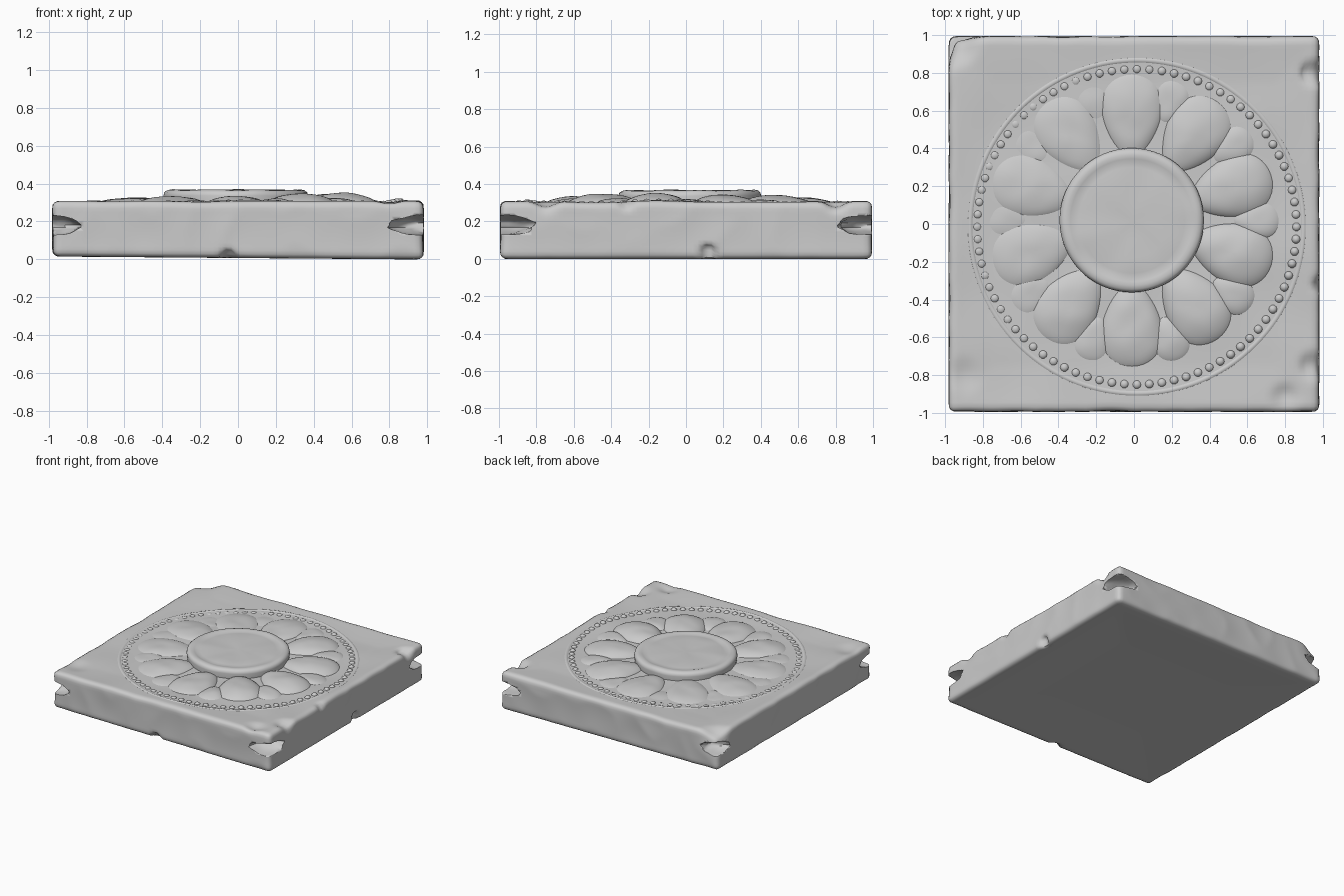
import bpy, bmesh, math, random
from mathutils import Vector, noise

if "Cube" in bpy.data.objects:
    bpy.data.objects.remove(bpy.data.objects["Cube"])

random.seed(4)
CX, CY = -0.012, 0.02          # rosette centre
HX, HY, TOP = 0.982, 0.995, 0.31


def make_object(name, bm, angle=40):
    bmesh.ops.recalc_face_normals(bm, faces=bm.faces)
    me = bpy.data.meshes.new(name)
    bm.to_mesh(me)
    bm.free()
    ob = bpy.data.objects.new(name, me)
    bpy.context.collection.objects.link(ob)
    bpy.ops.object.select_all(action='DESELECT')
    ob.select_set(True)
    bpy.context.view_layer.objects.active = ob
    bpy.ops.object.shade_smooth_by_angle(angle=math.radians(angle))
    return ob


def wobble(p, scale, amount, seed):
    return amount * noise.noise(Vector((p[0] * scale + seed, p[1] * scale, p[2] * scale)))


def ground(x, y):
    """Height of the worn tile face, slightly lifted towards the edges."""
    edge = max(abs(x), abs(y))
    return 0.297 + 0.012 * max(0, edge - 0.75) / 0.25 + wobble((x, y, 0), 3.0, 0.008, 7)


def smooth(t):
    t = max(0.0, min(1.0, t))
    return t * t * (3 - 2 * t)


# Worn dents: x, y, z, radius, push direction
DENTS = [
    (-0.98, 0.99, 0.31, 0.20, (0.03, -0.03, -0.05)),
    (0.95, 0.80, 0.31, 0.09, (-0.04, 0, -0.03)),
    (0.95, -0.75, 0.31, 0.10, (-0.02, 0, -0.03)),
    (0.80, -0.92, 0.31, 0.10, (0, 0.01, -0.025)),
    (-0.05, -0.99, 0.01, 0.06, (0, 0.02, 0.03)),
    (0.98, 0.12, 0.03, 0.06, (-0.04, 0, 0.03)),
    (0.98, -0.32, 0.30, 0.06, (-0.015, 0, -0.02)),
    (-0.90, -0.80, 0.31, 0.12, (0, 0, -0.015)),
]


def slab():
    bm = bmesh.new()
    n, m, r = 80, 14, 0.035
    bmesh.ops.create_cube(bm, size=2)
    vertical = [e for e in bm.edges if abs(e.verts[0].co.z - e.verts[1].co.z) > 1]
    flat = [e for e in bm.edges if e not in vertical]
    bmesh.ops.subdivide_edges(bm, edges=flat, cuts=n, use_grid_fill=True)
    vertical = [e for e in bm.edges if abs(e.verts[0].co.z - e.verts[1].co.z) > 1]
    bmesh.ops.subdivide_edges(bm, edges=vertical, cuts=m, use_grid_fill=True)
    for v in bm.verts:
        # rounded box
        p = Vector((v.co.x * HX, v.co.y * HY, (v.co.z + 1) * TOP / 2))
        q = Vector((max(-HX + r, min(HX - r, p.x)), max(-HY + r, min(HY - r, p.y)),
                    max(r, min(TOP - r, p.z))))
        d = p - q
        if d.length > 1e-6:
            p = q + d.normalized() * r
        # uneven top, slightly hollow base, wavy sides
        if p.z > 0.2:
            p.z += (ground(p.x, p.y) - TOP) * smooth((p.z - 0.2) / 0.1)
        else:
            hollow = 0.02 * (1 - 0.7 * smooth((max(abs(p.x), abs(p.y)) - 0.4) / 0.6))
            p.z += (hollow - 0.008 * p.x) * (1 - smooth(p.z / 0.2))
        w = wobble(p, 4, 0.010, 21)
        if abs(p.x) > HX - 0.05:
            p.x -= math.copysign(abs(w), p.x)
        if abs(p.y) > HY - 0.05:
            p.y -= math.copysign(abs(w), p.y)
        for x, y, z, rad, push in DENTS:
            dist = (p - Vector((x, y, z))).length
            p += Vector(push) * smooth(1 - dist / rad)
        v.co = p
    return make_object("tile_slab", bm, 50)


def cut_corner_notches(tile):
    for sx in (-1, 1):
        for sy in (-1, 1):
            bm = bmesh.new()
            bmesh.ops.create_uvsphere(bm, u_segments=28, v_segments=14, radius=1)
            size = 0.18 if sx > 0 else 0.15
            for v in bm.verts:
                k = 1 + 0.15 * noise.noise(v.co * 2 + Vector((sx, sy, 3)))
                v.co = Vector((sx * 0.98 + v.co.x * size * k, sy * 0.99 + v.co.y * size * k,
                               0.18 + v.co.z * 0.052 * k))
            cutter = make_object("notch_cutter", bm)
            cutter.hide_render = True
            mod = tile.modifiers.new("notch", 'BOOLEAN')
            mod.operation, mod.object, mod.solver = 'DIFFERENCE', cutter, 'EXACT'
            bpy.context.view_layer.objects.active = tile
            bpy.ops.object.modifier_apply(modifier=mod.name)
            bpy.data.objects.remove(cutter)


def dome(bm, place, rings, segs, power):
    """Closed-top dome; place(t, phi, h) maps polar coordinates to a point."""
    centre = bm.verts.new(place(0, 0, 1))
    prev = None
    for i in range(1, rings + 1):
        t = math.sin(math.pi / 2 * i / rings)
        h = (1 - t ** 2.6) ** power
        row = [bm.verts.new(place(t, 2 * math.pi * j / segs, h)) for j in range(segs)]
        for j in range(segs):
            k = (j + 1) % segs
            if prev:
                bm.faces.new((prev[j], row[j], row[k], prev[k]))
            else:
                bm.faces.new((centre, row[j], row[k]))
        prev = row


def petal(name, angle, radius, length, width, height):
    ca, sa = math.cos(angle), math.sin(angle)

    def place(t, phi, h):
        u = radius + length * t * math.cos(phi)
        v = width * t * math.sin(phi) * (1 + 0.28 * t * math.cos(phi))
        x, y = CX + u * ca - v * sa, CY + u * sa + v * ca
        z = ground(x, y) - 0.012 + (height + 0.012) * h
        return (x, y, z + wobble((x, y, 0), 9, 0.005, 3) * h)

    bm = bmesh.new()
    dome(bm, place, 12, 40, 0.7)
    return make_object(name, bm, 60)


def lathe(name, profile, cx, cy, segs, follow=False):
    bm = bmesh.new()
    rows = []
    for r, z in profile:
        row = []
        for j in range(segs):
            a = 2 * math.pi * j / segs
            x, y = cx + r * math.cos(a), cy + r * math.sin(a)
            zz = z + (ground(x, y) if follow else wobble((x, y, 0), 7, 0.005, 11))
            row.append(bm.verts.new((x, y, zz)))
        rows.append(row)
    for a, b in zip(rows, rows[1:]):
        for j in range(segs):
            k = (j + 1) % segs
            bm.faces.new((a[j], a[k], b[k], b[j]))
    if not follow:
        bm.faces.new(rows[-1])
    return make_object(name, bm, 50)


tile = slab()
cut_corner_notches(tile)

# Ten main petals, crisper and higher towards the front right
for i in range(10):
    a = math.radians(90 + 36 * i)
    lift = 0.036 + 0.012 * math.cos(a + math.radians(20))
    petal("petal", a, 0.555, 0.23, 0.165, lift)
    # Smaller petal tip showing between two main ones
    b = a + math.radians(18)
    petal("back_petal", b, 0.66, 0.13, 0.10, 0.014 + 0.010 * math.cos(b + math.radians(35)))

# Central disc with a low rim
lathe("centre_disc", [(0.375, 0.28), (0.382, 0.335), (0.378, 0.352), (0.365, 0.363),
                      (0.345, 0.367), (0.325, 0.364), (0.305, 0.358), (0.28, 0.361),
                      (0.2, 0.364), (0.1, 0.362), (0.02, 0.361)], CX, CY, 80)

# Ring of beads, fading on the worn left side
bm = bmesh.new()
for i in range(80):
    a = 2 * math.pi * i / 80
    bx, by = 0.015 + 0.845 * math.cos(a), -0.015 + 0.835 * math.sin(a)
    rise = 0.010 + 0.004 * math.cos(a + 0.5) + random.uniform(-0.002, 0.002)

    def bead(t, phi, h):
        x, y = bx + 0.025 * t * math.cos(phi), by + 0.025 * t * math.sin(phi)
        return (x, y, ground(x, y) - 0.006 + (rise + 0.006) * h)
    dome(bm, bead, 4, 10, 0.8)
make_object("bead_ring", bm, 60)

# Faint raised line outside the beads
lathe("outer_line", [(0.90, -0.006), (0.892, 0.002), (0.882, 0.005), (0.872, 0.002),
                     (0.864, -0.006)], 0.015, -0.015, 120, True)
